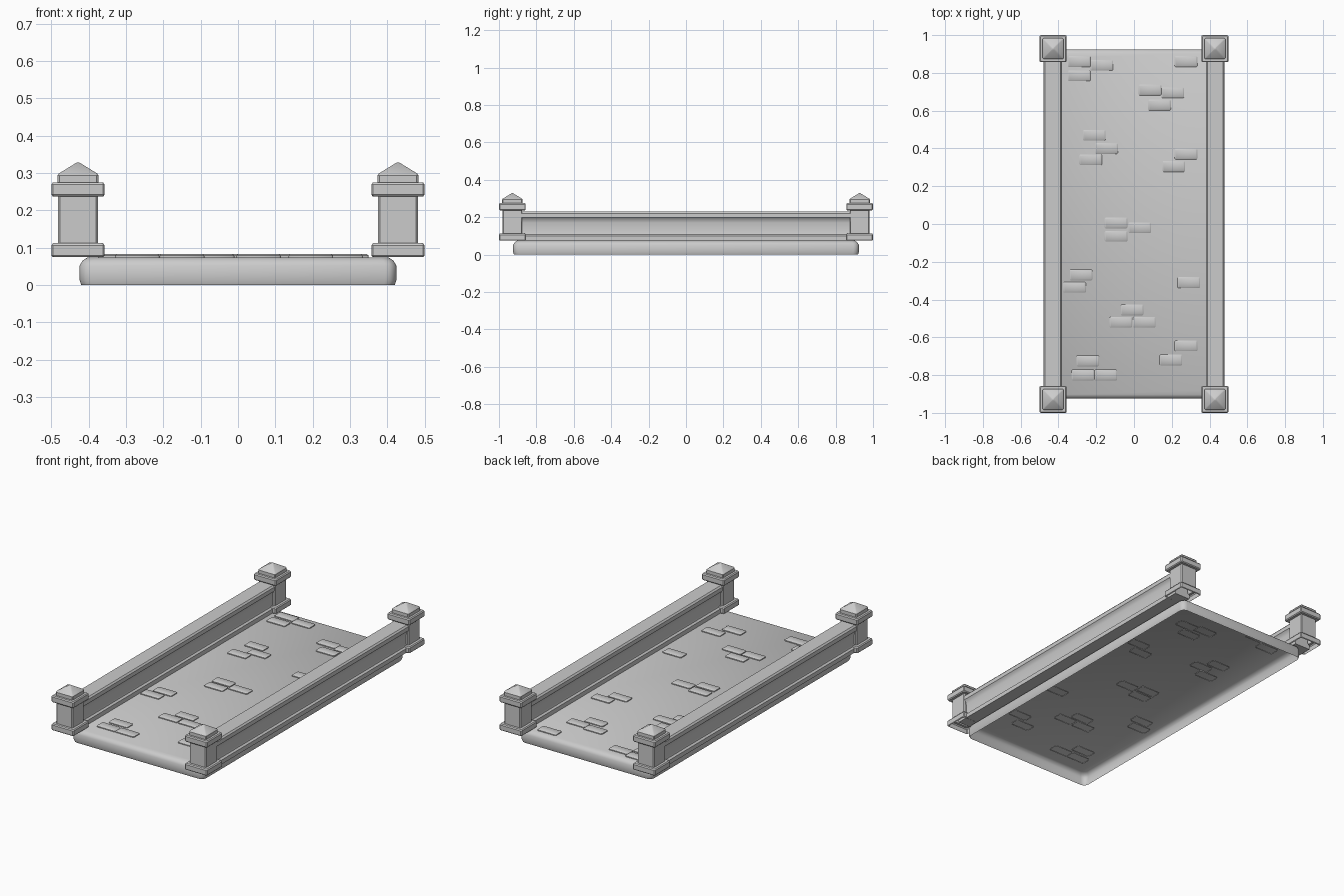
import bpy, bmesh, math

if "Cube" in bpy.data.objects:
    bpy.data.objects.remove(bpy.data.objects["Cube"])


def finish(name, bm, angle=35):
    bmesh.ops.recalc_face_normals(bm, faces=bm.faces[:])
    me = bpy.data.meshes.new(name)
    bm.to_mesh(me)
    bm.free()
    ob = bpy.data.objects.new(name, me)
    bpy.context.collection.objects.link(ob)
    bpy.ops.object.select_all(action='DESELECT')
    ob.select_set(True)
    bpy.context.view_layer.objects.active = ob
    bpy.ops.object.shade_smooth_by_angle(angle=math.radians(angle))
    return ob


def ring_loft(name, rings, loc=(0, 0, 0), seg=1, angle=35):
    """Stack rounded rectangles (half x, half y, corner, z); bottom left open."""
    bm = bmesh.new()
    loops = []
    for hx, hy, c, z in rings:
        loop = []
        for sx, sy, start in ((1, 1, 0), (-1, 1, 90), (-1, -1, 180), (1, -1, 270)):
            for i in range(seg + 1):
                a = math.radians(start + 90 * i / seg)
                loop.append(bm.verts.new((sx * (hx - c) + c * math.cos(a),
                                          sy * (hy - c) + c * math.sin(a), z)))
        loops.append(loop)
    n = len(loops[0])
    for a, b in zip(loops, loops[1:]):
        for i in range(n):
            j = (i + 1) % n
            bm.faces.new((a[i], a[j], b[j], b[i]))
    bm.faces.new(loops[-1])
    ob = finish(name, bm, angle)
    ob.location = loc
    return ob


# Deck: shallow shell, open underneath, with a softened upper edge
ring_loft("deck", [(0.420, 0.920, 0.030, 0.0), (0.424, 0.924, 0.030, 0.012),
                   (0.424, 0.924, 0.030, 0.052), (0.417, 0.917, 0.028, 0.065),
                   (0.403, 0.903, 0.024, 0.074)], seg=3, angle=45)

# Side walls: narrow body between a foot and an overhanging rail
half = [(0.050, 0.0755), (0.050, 0.100), (0.040, 0.108), (0.037, 0.120),
        (0.037, 0.170), (0.041, 0.187), (0.050, 0.197), (0.050, 0.220),
        (0.042, 0.229)]
profile = half + [(-x, z) for x, z in reversed(half)]
for side, label in ((-1, "left"), (1, "right")):
    bm = bmesh.new()
    ends = [[bm.verts.new((x + side * 0.43, y, z)) for x, z in profile]
            for y in (-0.925, 0.925)]
    for i in range(len(profile)):
        j = (i + 1) % len(profile)
        bm.faces.new((ends[0][i], ends[0][j], ends[1][j], ends[1][i]))
    for e in ends:
        bm.faces.new(e)
    finish("wall_" + label, bm)

# Corner posts: foot, shaft, collar and pyramid cap as one hollow shell
post = [(0.068, 0.075), (0.0715, 0.079), (0.0715, 0.106), (0.067, 0.112),
        (0.053, 0.112), (0.053, 0.237), (0.067, 0.237), (0.0715, 0.242),
        (0.0715, 0.269), (0.067, 0.275), (0.055, 0.275), (0.055, 0.294),
        (0.051, 0.299), (0.007, 0.326), (0.003, 0.328)]
for sx in (-1, 1):
    for sy in (-1, 1):
        name = "post_%s_%s" % ("back" if sy > 0 else "front", "right" if sx > 0 else "left")
        ring_loft(name, [(h, h, min(0.005, h * 0.3), z) for h, z in post],
                  (sx * 0.4285, sy * 0.9285, 0), angle=25)

# Raised paving bricks scattered in small groups
bricks = [(-.29, .86), (-.17, .84), (-.29, .785), (.275, .86), (.085, .71),
          (.205, .695), (.135, .63), (-.21, .47), (-.145, .40), (-.23, .34),
          (.275, .37), (.21, .305), (-.095, .005), (.03, -.02), (-.095, -.065),
          (-.28, -.27), (-.315, -.335), (.29, -.31), (-.01, -.455),
          (-.07, -.52), (.055, -.52), (.275, -.645), (.195, -.72),
          (-.245, -.725), (-.27, -.80), (-.15, -.80)]
for k, (x, y) in enumerate(bricks):
    ring_loft("paving_brick_%02d" % (k + 1),
              [(0.060, 0.0285, 0.005, 0.072), (0.060, 0.0285, 0.005, 0.079),
               (0.055, 0.0235, 0.004, 0.083)], (x, y, 0), angle=50)
